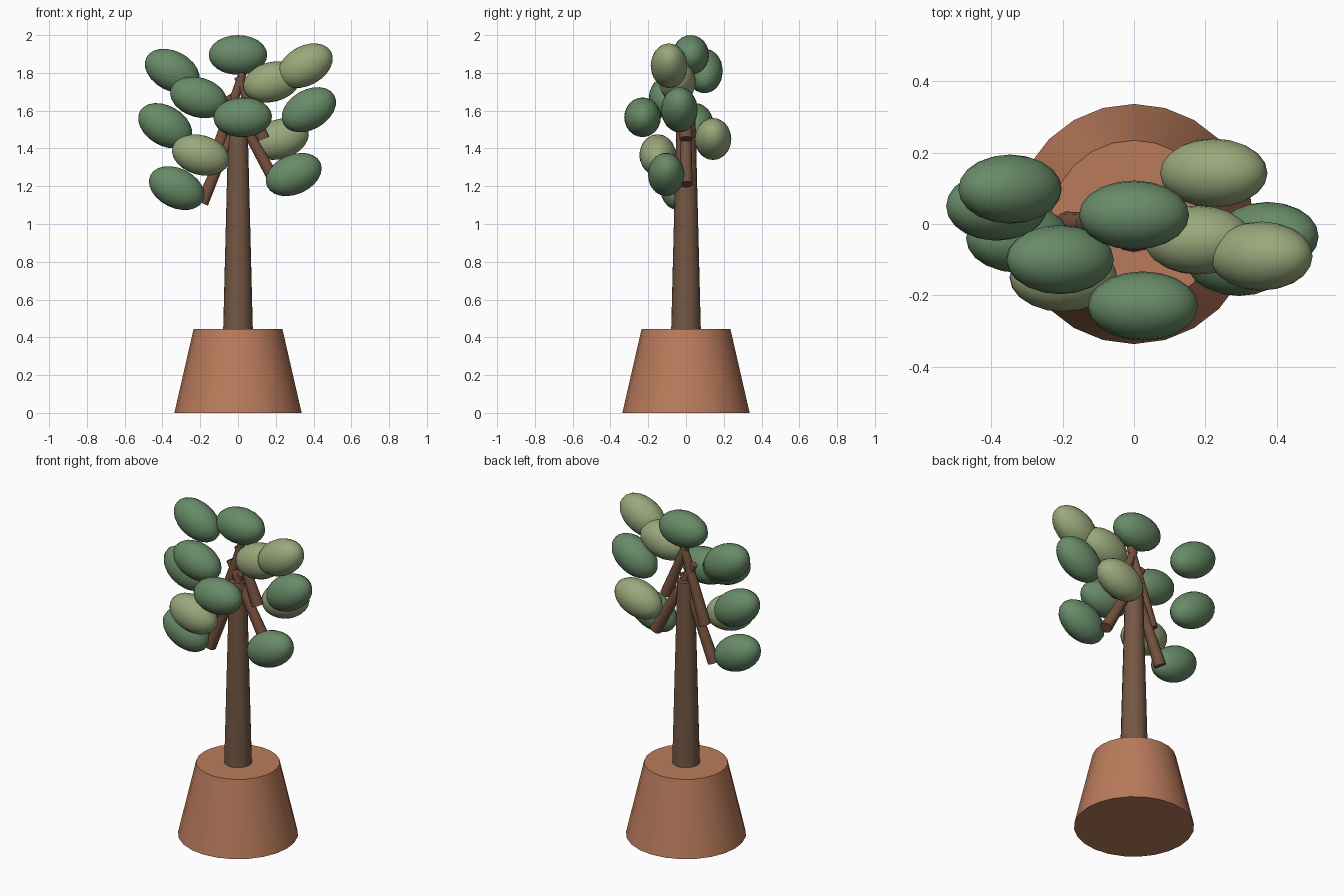
import bpy, math
from mathutils import Vector

if "Cube" in bpy.data.objects:
    bpy.data.objects.remove(bpy.data.objects["Cube"])


def material(name, rgb):
    m = bpy.data.materials.new(name)
    m.diffuse_color = (*[(c / 255) ** 2.2 for c in rgb], 1)
    m.use_nodes = True
    m.node_tree.nodes["Principled BSDF"].inputs["Base Color"].default_value = m.diffuse_color
    return m


CLAY = material("clay", (184, 122, 92))
BARK = material("bark", (116, 88, 70))
BRANCH = material("branch_bark", (116, 82, 64))
GREEN = material("leaf_green", (104, 138, 104))
LIGHT = material("leaf_light", (152, 166, 122))


def finish(name, mat):
    o = bpy.context.object
    o.name = name
    o.data.materials.append(mat)
    bpy.ops.object.shade_smooth_by_angle(angle=math.radians(40))
    return o


def taper(name, mat, start, end, r1, r2, sides):
    """Tapered round bar between two points."""
    a, b = Vector(start), Vector(end)
    d = b - a
    bpy.ops.mesh.primitive_cone_add(vertices=sides, radius1=r1, radius2=r2,
                                    depth=d.length, location=(a + b) / 2)
    o = finish(name, mat)
    o.rotation_euler = (0, math.atan2(d.x, d.z), 0)
    return o


# Pot and trunk
taper("pot", CLAY, (0, 0, 0), (0, 0, 0.445), 0.337, 0.235, 24)
taper("trunk", BARK, (0, 0, 0.42), (0, 0, 1.57), 0.079, 0.05, 16)

# Branches, thick at the low outer end: low x, low z, high x, high z
branches = [(-0.19, 1.11, 0.02, 1.61), (0.205, 1.21, -0.055, 1.68),
            (-0.13, 1.33, 0.025, 1.80), (0.135, 1.45, 0.0, 1.78)]
for i, (x1, z1, x2, z2) in enumerate(branches):
    taper(f"branch_{i + 1}", BRANCH, (x1, 0, z1), (x2, 0, z2), 0.035, 0.022, 10)

# Leaf clumps, tilted more the further out they sit
leaves = [(0, .025, 1.895, GREEN), (-.348, .098, 1.81, GREEN),
          (-.208, -.10, 1.67, GREEN), (-.385, .05, 1.52, GREEN),
          (-.198, -.15, 1.365, LIGHT), (-.325, -.04, 1.19, GREEN),
          (.025, -.23, 1.565, GREEN), (.18, -.045, 1.752, LIGHT),
          (.357, -.09, 1.838, LIGHT), (.375, -.035, 1.605, GREEN),
          (.224, .143, 1.45, LIGHT), (.295, -.105, 1.262, GREEN)]
for i, (x, y, z, mat) in enumerate(leaves):
    bpy.ops.mesh.primitive_uv_sphere_add(segments=20, ring_count=12, radius=1,
                                         location=(x, y, z))
    o = finish(f"leaf_clump_{i + 1}", mat)
    o.scale = (0.155, 0.097, 0.105)
    o.rotation_euler = (0, -1.4 * x, 0)
